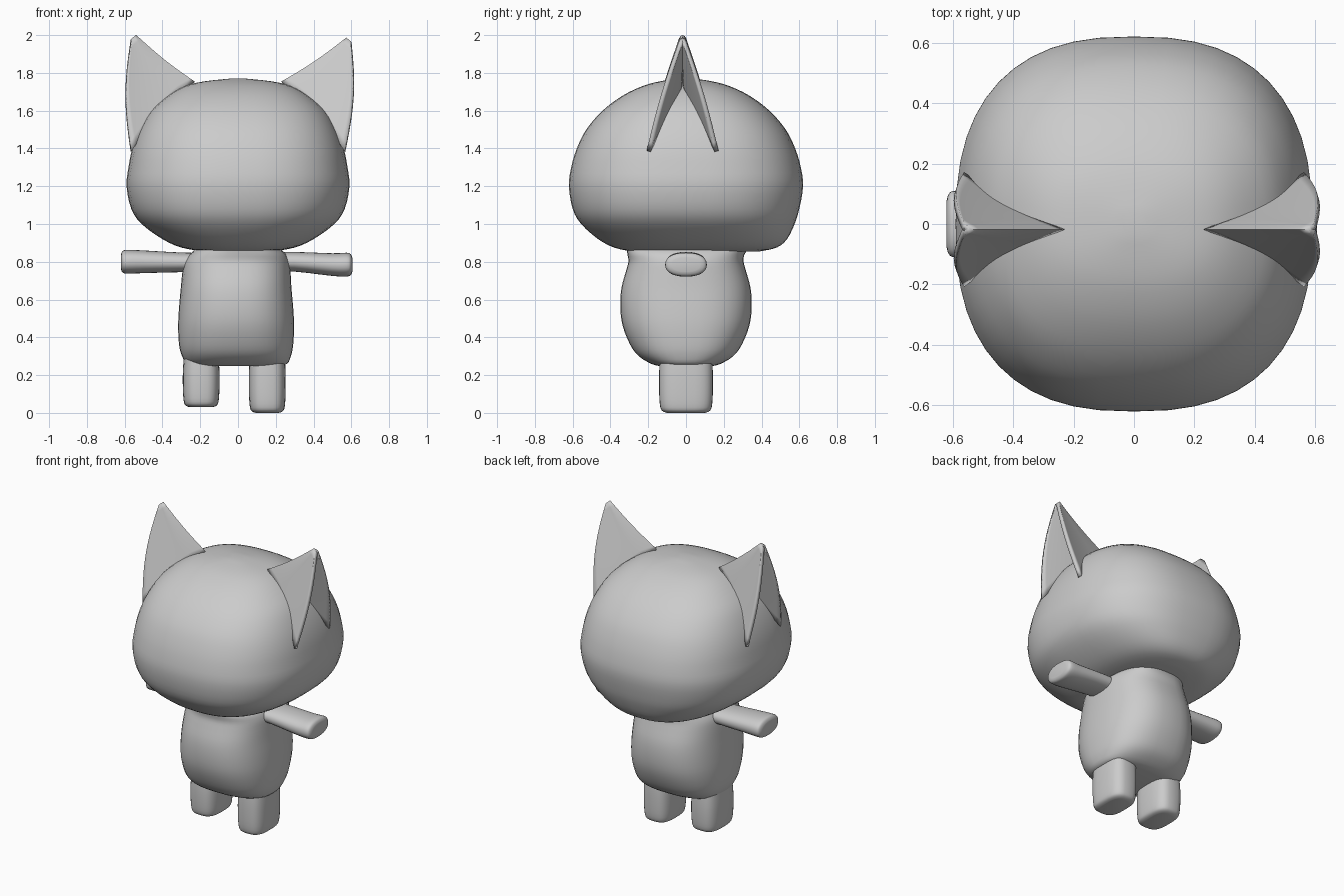
import bpy, bmesh, math
from mathutils import Vector

if "Cube" in bpy.data.objects:
    bpy.data.objects.remove(bpy.data.objects["Cube"])

grey = bpy.data.materials.new("plain grey")
grey.diffuse_color = (0.6, 0.6, 0.6, 1)
grey.use_nodes = True
grey.node_tree.nodes["Principled BSDF"].inputs["Base Color"].default_value = grey.diffuse_color


def finish(name, bm, angle=50):
    bmesh.ops.recalc_face_normals(bm, faces=bm.faces)
    me = bpy.data.meshes.new(name)
    bm.to_mesh(me)
    bm.free()
    ob = bpy.data.objects.new(name, me)
    bpy.context.collection.objects.link(ob)
    me.materials.append(grey)
    bpy.ops.object.select_all(action='DESELECT')
    ob.select_set(True)
    bpy.context.view_layer.objects.active = ob
    bpy.ops.object.shade_smooth_by_angle(angle=math.radians(angle))
    return ob


def smooth_rings(rings, steps):
    """Catmull-Rom interpolation of ring tuples."""
    out = []
    for i in range(len(rings) - 1):
        quad = (rings[max(i - 1, 0)], rings[i], rings[i + 1], rings[min(i + 2, len(rings) - 1)])
        for k in range(steps):
            t = k / steps
            out.append([0.5 * (2 * b + (c - a) * t + (2 * a - 5 * b + 4 * c - d) * t * t
                               + (3 * b - a - 3 * c + d) * t ** 3) for a, b, c, d in zip(*quad)])
    return out + [list(rings[-1])]


def loft(name, rings, power=2.5, segs=40, steps=3, along_x=False):
    """Rings: (height, half width, half depth, centre x, centre y), superellipse section."""
    bm = bmesh.new()
    loops = []
    for h, rx, ry, cx, cy in smooth_rings(rings, steps):
        loop = []
        for i in range(segs):
            a = 2 * math.pi * i / segs
            c, s = math.cos(a), math.sin(a)
            u = cx + rx * math.copysign(abs(c) ** (2 / power), c)
            v = cy + ry * math.copysign(abs(s) ** (2 / power), s)
            loop.append(bm.verts.new((h, u, v) if along_x else (u, v, h)))
        loops.append(loop)
    for a, b in zip(loops, loops[1:]):
        for i in range(segs):
            j = (i + 1) % segs
            bm.faces.new((a[i], a[j], b[j], b[i]))
    bm.faces.new(loops[0])
    bm.faces.new(loops[-1])
    return finish(name, bm)


# Head: wide rounded block
loft("head", [
    (0.855, 0.18, 0.34, 0, 0.05), (0.875, 0.30, 0.43, 0, 0.05), (0.92, 0.40, 0.50, 0, 0.035),
    (1.00, 0.51, 0.565, 0, 0.01), (1.08, 0.565, 0.60, 0, 0), (1.20, 0.59, 0.62, 0, 0),
    (1.30, 0.58, 0.608, 0, 0), (1.40, 0.56, 0.578, 0, 0), (1.50, 0.523, 0.528, 0, 0),
    (1.60, 0.463, 0.442, 0, 0), (1.68, 0.37, 0.335, 0, 0), (1.73, 0.28, 0.23, 0, 0),
    (1.755, 0.18, 0.14, 0, 0), (1.77, 0.04, 0.04, 0, 0)], segs=48)

# Body: barrel with flat base
loft("body", [
    (0.247, 0.20, 0.13, -0.005, 0), (0.258, 0.262, 0.18, -0.005, 0), (0.30, 0.288, 0.25, -0.008, 0),
    (0.36, 0.302, 0.295, -0.01, 0), (0.46, 0.307, 0.335, -0.01, 0), (0.56, 0.302, 0.348, -0.01, 0),
    (0.66, 0.293, 0.342, -0.01, 0), (0.75, 0.286, 0.318, -0.008, 0), (0.80, 0.278, 0.305, -0.005, 0),
    (0.84, 0.255, 0.31, 0, 0), (0.87, 0.22, 0.325, 0, 0.01)])

# Legs: short stubs
for name, cx, low in (("left_leg", -0.195, 0.03), ("right_leg", 0.155, 0.0)):
    loft(name, [
        (low, 0.06, 0.10, cx, 0), (low + 0.008, 0.081, 0.122, cx, 0),
        (low + 0.03, 0.092, 0.136, cx, 0), (low + 0.1, 0.097, 0.142, cx, 0),
        (0.22, 0.097, 0.142, cx, 0), (0.32, 0.09, 0.135, cx, 0)], power=3, segs=32)

# Arms: flattened straight stubs
for name, side, tip, z0, z1 in (("left_arm", -1, 0.62, 0.797, 0.80), ("right_arm", 1, 0.605, 0.80, 0.785)):
    loft(name, [
        (side * 0.15, 0.10, 0.05, 0, z0), (side * 0.30, 0.103, 0.052, 0, z0),
        (side * 0.50, 0.108, 0.060, 0, z1), (side * (tip - 0.03), 0.11, 0.063, 0, z1),
        (side * (tip - 0.008), 0.10, 0.055, 0, z1), (side * tip, 0.075, 0.038, 0, z1)],
        power=2.3, segs=28, along_x=True)


# Ears: folded sheets with the ridge towards the crown and the hollow facing outwards
def ear(name, side, tip, rim):
    bm = bmesh.new()
    rows, cols = 12, 20
    grid = []
    for r in range(rows + 1):
        s = 0.96 * r / rows
        row = []
        for c in range(cols + 1):
            t = 2 * c / cols - 1
            k = abs(t)
            base = Vector((0.235 + 0.33 * k ** 0.7, -0.018 + 0.18 * t, 1.745 - 0.36 * k))
            p = base.lerp(Vector(tip), s)
            p.x += rim * math.sin(math.pi * s) * k
            p.y += 0.012 * math.sin(math.pi * s) * t
            p.z -= 0.012 * math.sin(math.pi * s) * (1 - k)
            row.append(bm.verts.new((side * p.x, p.y, p.z)))
        grid.append(row)
    for a, b in zip(grid, grid[1:]):
        for i in range(cols):
            bm.faces.new((a[i], a[i + 1], b[i + 1], b[i]))
    ob = finish(name, bm, 60)
    mod = ob.modifiers.new("thickness", 'SOLIDIFY')
    mod.thickness = 0.022
    mod.offset = 0


ear("right_ear", 1, (0.595, -0.018, 1.99), 0.03)
ear("left_ear", -1, (0.56, -0.018, 2.005), 0.03)
